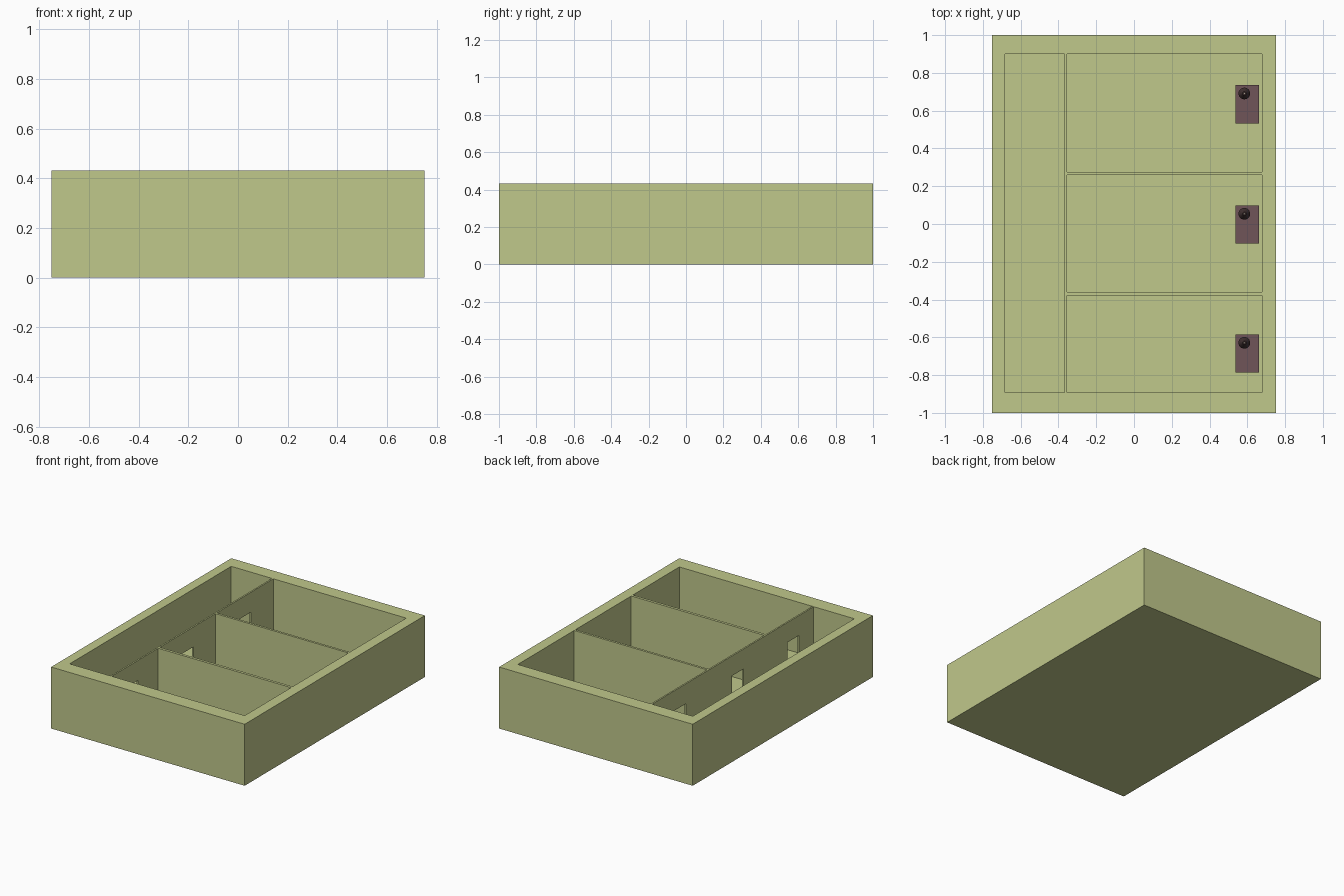
import bpy
from mathutils import Vector

if "Cube" in bpy.data.objects:
    bpy.data.objects.remove(bpy.data.objects["Cube"], do_unlink=True)


def material(name, rgb):
    m = bpy.data.materials.new(name)
    m.use_nodes = True
    m.diffuse_color = (*rgb, 1)
    m.node_tree.nodes["Principled BSDF"].inputs["Base Color"].default_value = (*rgb, 1)
    return m


plaster = material("olive plaster", (0.53, 0.58, 0.26))
wood = material("plum wood", (0.162, 0.091, 0.098))
metal = material("dark metal", (0.05, 0.03, 0.03))
cream = material("cream tip", (0.7, 0.62, 0.5))


def box(name, low, high, mat):
    low, high = Vector(low), Vector(high)
    bpy.ops.mesh.primitive_cube_add(size=1, location=(low + high) / 2)
    ob = bpy.context.object
    ob.name = name
    ob.scale = high - low
    bpy.ops.object.transform_apply(location=False, rotation=False, scale=True)
    ob.data.materials.append(mat)
    return ob


def cone(name, x, y, z, r1, r2, height, mat):
    bpy.ops.mesh.primitive_cone_add(vertices=24, radius1=r1, radius2=r2, depth=height,
                                    location=(x, y, z + height / 2))
    ob = bpy.context.object
    ob.name = name
    ob.data.materials.append(mat)
    bpy.ops.object.shade_smooth_by_angle()


def carve(target, low, high):
    cutter = box("cutter", low, high, plaster)
    cutter.hide_render = True
    mod = target.modifiers.new("carve", "BOOLEAN")
    mod.operation = "DIFFERENCE"
    mod.solver = "EXACT"
    mod.object = cutter
    bpy.context.view_layer.objects.active = target
    bpy.ops.object.modifier_apply(modifier=mod.name)
    bpy.data.objects.remove(cutter, do_unlink=True)


FLOOR, TOP = 0.075, 0.432
ROOMS = [(-0.893, -0.378), (-0.359, 0.259), (0.275, 0.9)]
DOORS = [-0.665, -0.05, 0.587]
TABLES = [-0.686, -0.003, 0.634]

# Thick walled building with a corridor, three rooms and their doorways
shell = box("building_walls", (-0.752, -1, 0), (0.752, 1, TOP), plaster)
carve(shell, (-0.683, -0.893, FLOOR), (-0.367, 0.9, 0.6))
for y0, y1 in ROOMS:
    carve(shell, (-0.356, y0, FLOOR), (0.677, y1, 0.6))
for y in DOORS:
    carve(shell, (-0.4, y - 0.063, FLOOR), (-0.32, y + 0.063, 0.292))

# Table with a lamp in each room
for y in TABLES:
    box("table_top", (0.537, y - 0.101, 0.145), (0.661, y + 0.101, 0.157), wood)
    for x in (0.546, 0.652):
        for dy in (-0.092, 0.092):
            box("table_leg", (x - 0.007, y + dy - 0.007, FLOOR),
                (x + 0.007, y + dy + 0.007, 0.145), wood)
    lamp_x, lamp_y = 0.584, y + 0.057
    cone("lamp_base", lamp_x, lamp_y, 0.157, 0.022, 0.018, 0.006, metal)
    cone("lamp_stem", lamp_x, lamp_y, 0.163, 0.004, 0.004, 0.035, metal)
    cone("lamp_shade", lamp_x, lamp_y, 0.19, 0.031, 0.01, 0.034, metal)
    cone("lamp_tip", lamp_x, lamp_y, 0.224, 0.004, 0.003, 0.004, cream)
